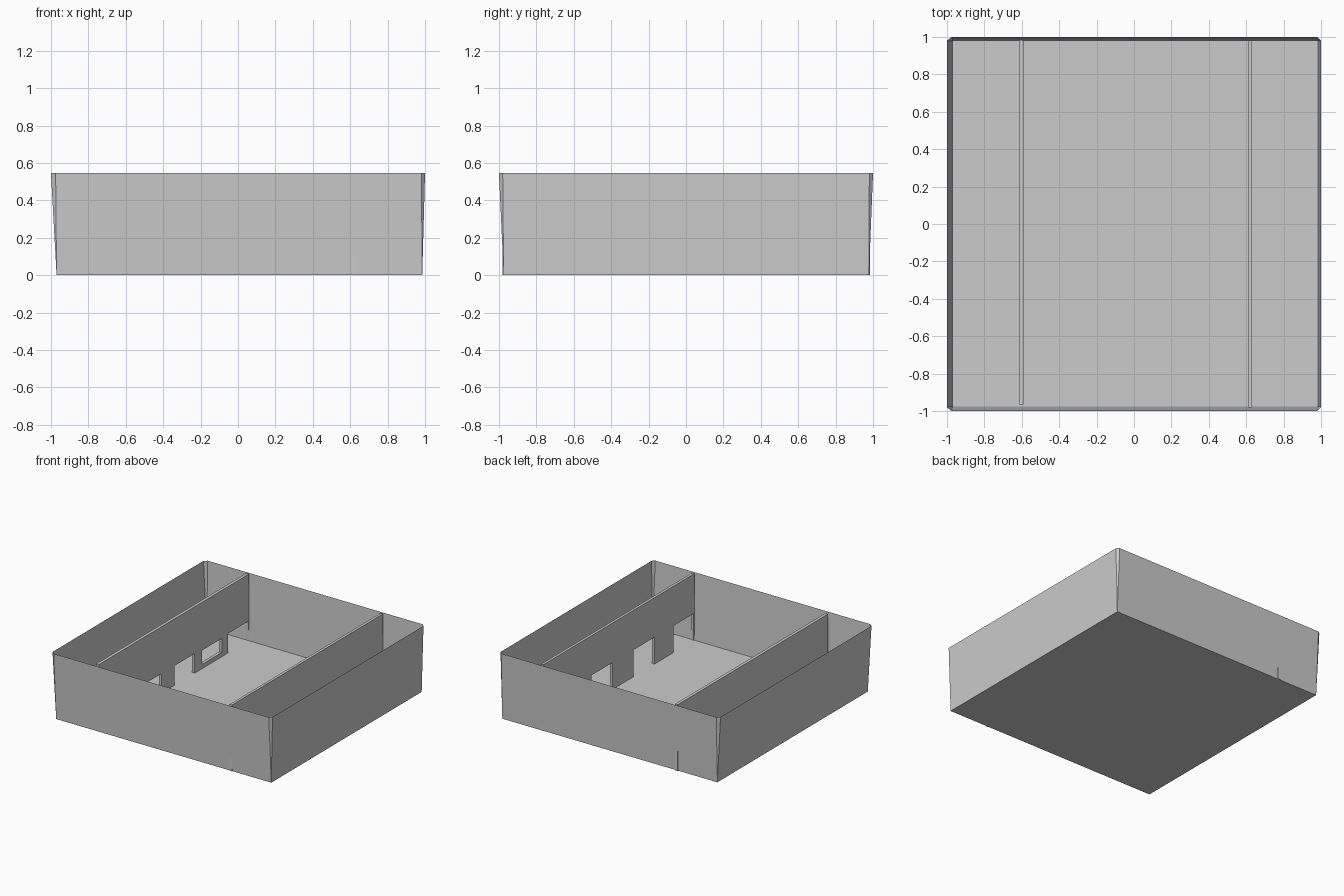
import bpy, bmesh
from math import radians

if "Cube" in bpy.data.objects:
    bpy.data.objects.remove(bpy.data.objects["Cube"])

H = 0.545


def mesh_object(name, bm):
    mesh = bpy.data.meshes.new(name)
    bm.to_mesh(mesh)
    bm.free()
    obj = bpy.data.objects.new(name, mesh)
    bpy.context.collection.objects.link(obj)
    return obj


# Open tray: floor, four outward-leaning sheet walls, sliver triangles at the corners
x0, x1, y0, y1 = -0.97, 0.985, -0.975, 0.978
bm = bmesh.new()
base = [bm.verts.new((x, y, 0)) for x, y in ((x0, y0), (x1, y0), (x1, y1), (x0, y1))]
rim = [bm.verts.new((x, y, H)) for x, y in (
    (-0.975, -1), (0.98, -1),
    (1, -0.98), (1, 0.98),
    (0.98, 1), (-0.975, 1),
    (-1, 0.98), (-1, -0.98))]
bm.faces.new(base[::-1])
for i in range(4):
    j = (i + 1) % 4
    a, b, c = rim[2 * i], rim[2 * i + 1], rim[(2 * i + 2) % 8]
    bm.faces.new((base[i], base[j], b, a))
    bm.faces.new((base[j], c, b))
mesh_object("floor_and_outer_walls", bm)


def partition(name, x, thick, ya, yb, doors, door_h, windows=()):
    """Upright slab along y, with floor-level doorways and framed windows cut out."""
    outline = [(ya, H), (ya, 0)]
    for a, b in doors:
        outline += [(a, 0), (a, door_h), (b, door_h), (b, 0)]
    outline += [(yb, 0), (yb, H)]
    loops = [outline]
    for a, b, lo, hi in windows:
        loops.append([(a, lo), (a, hi), (b, hi), (b, lo)])

    curve = bpy.data.curves.new(name + "_profile", 'CURVE')
    curve.dimensions = '2D'
    curve.fill_mode = 'BOTH'
    curve.extrude = thick / 2
    for loop in loops:
        s = curve.splines.new('POLY')
        s.points.add(len(loop) - 1)
        for p, (u, v) in zip(s.points, loop):
            p.co = (u, v, 0, 1)
        s.use_cyclic_u = True
    helper = bpy.data.objects.new(name + "_profile", curve)
    bpy.context.collection.objects.link(helper)
    bpy.context.view_layer.update()
    dg = bpy.context.evaluated_depsgraph_get()
    mesh = bpy.data.meshes.new_from_object(helper.evaluated_get(dg))
    bpy.data.objects.remove(helper)
    for poly in mesh.polygons:
        poly.use_smooth = False
    obj = bpy.data.objects.new(name, mesh)
    obj.location.x = x
    obj.rotation_euler = (radians(90), 0, radians(90))
    bpy.context.collection.objects.link(obj)


# Left partition: low doorways with windows between
partition("left_partition", -0.602, 0.025, -0.965, 0.985,
          [(-0.42, -0.15), (0.02, 0.28), (0.71, 0.978)], 0.16,
          [(0.373, 0.633, 0.035, 0.15)])

# Right partition: evenly spaced taller doorways
partition("right_partition", 0.62, 0.022, -0.98, 0.98,
          [(-0.97, -0.71), (-0.46, -0.19), (0.083, 0.357), (0.61, 0.88)], 0.22)
